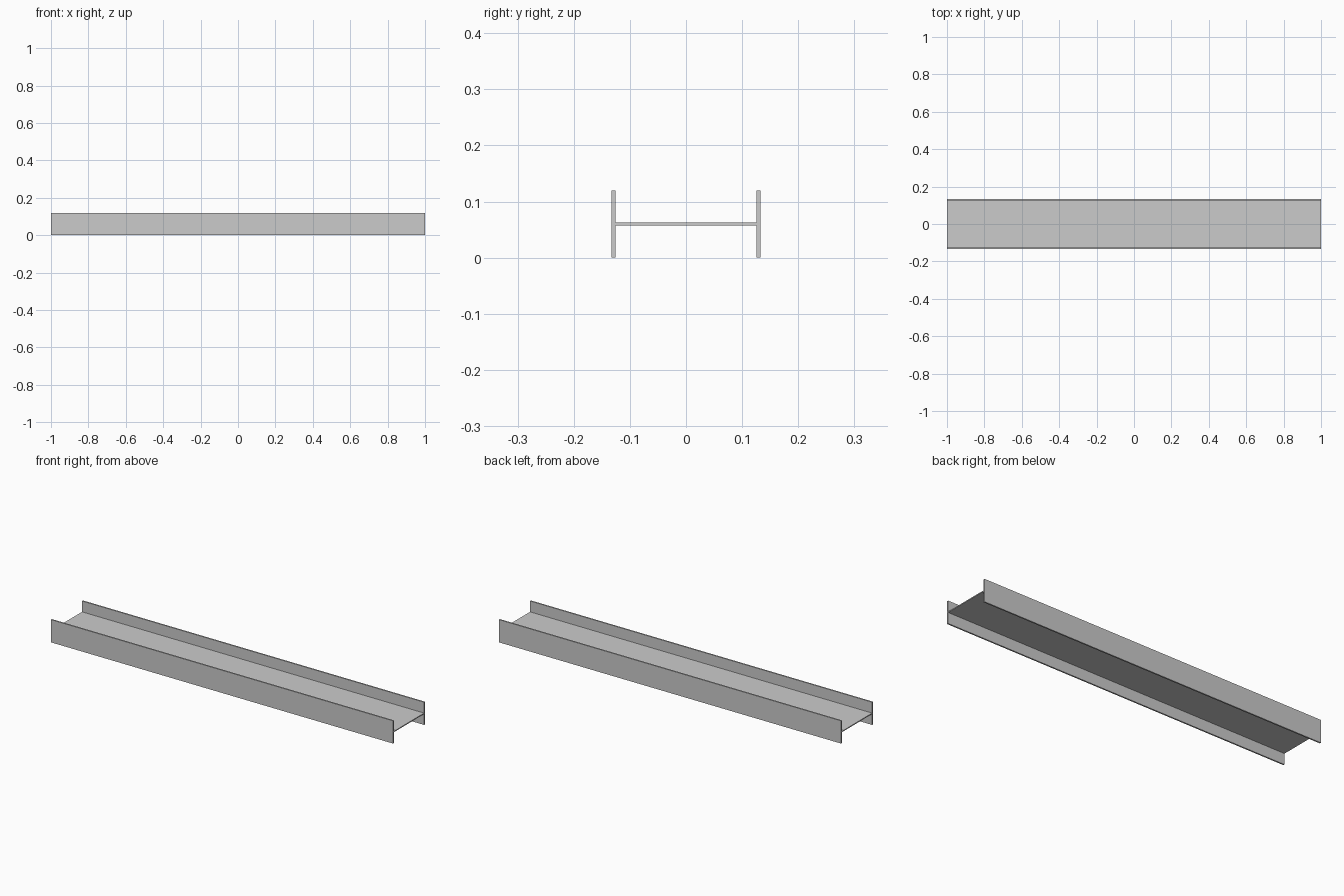
import bpy
import bmesh

if "Cube" in bpy.data.objects:
    bpy.data.objects.remove(bpy.data.objects["Cube"])

LENGTH = 2.0
DEPTH = 0.266      # across both flanges (y)
WIDTH = 0.12       # flange height (z)
FLANGE = 0.0075    # flange thickness
WEB = 0.005        # web thickness

# H cross-section: one quarter outline mirrored around the centre
o, i, h, w = DEPTH / 2, DEPTH / 2 - FLANGE, WIDTH / 2, WEB / 2
half = [(o, -h), (o, h), (i, h), (i, w), (-i, w), (-i, h)]
profile = half + [(-y, -z) for y, z in half]

# Extrude the section along x
bm = bmesh.new()
verts = [bm.verts.new((-LENGTH / 2, y, z + h)) for y, z in profile]
face = bm.faces.new(verts)
res = bmesh.ops.extrude_face_region(bm, geom=[face], use_keep_orig=True)
moved = [g for g in res["geom"] if isinstance(g, bmesh.types.BMVert)]
bmesh.ops.translate(bm, verts=moved, vec=(LENGTH, 0, 0))
bmesh.ops.recalc_face_normals(bm, faces=bm.faces)

# Steel beam
mesh = bpy.data.meshes.new("steel_beam")
bm.to_mesh(mesh)
bm.free()
beam = bpy.data.objects.new("steel_beam", mesh)
bpy.context.collection.objects.link(beam)
